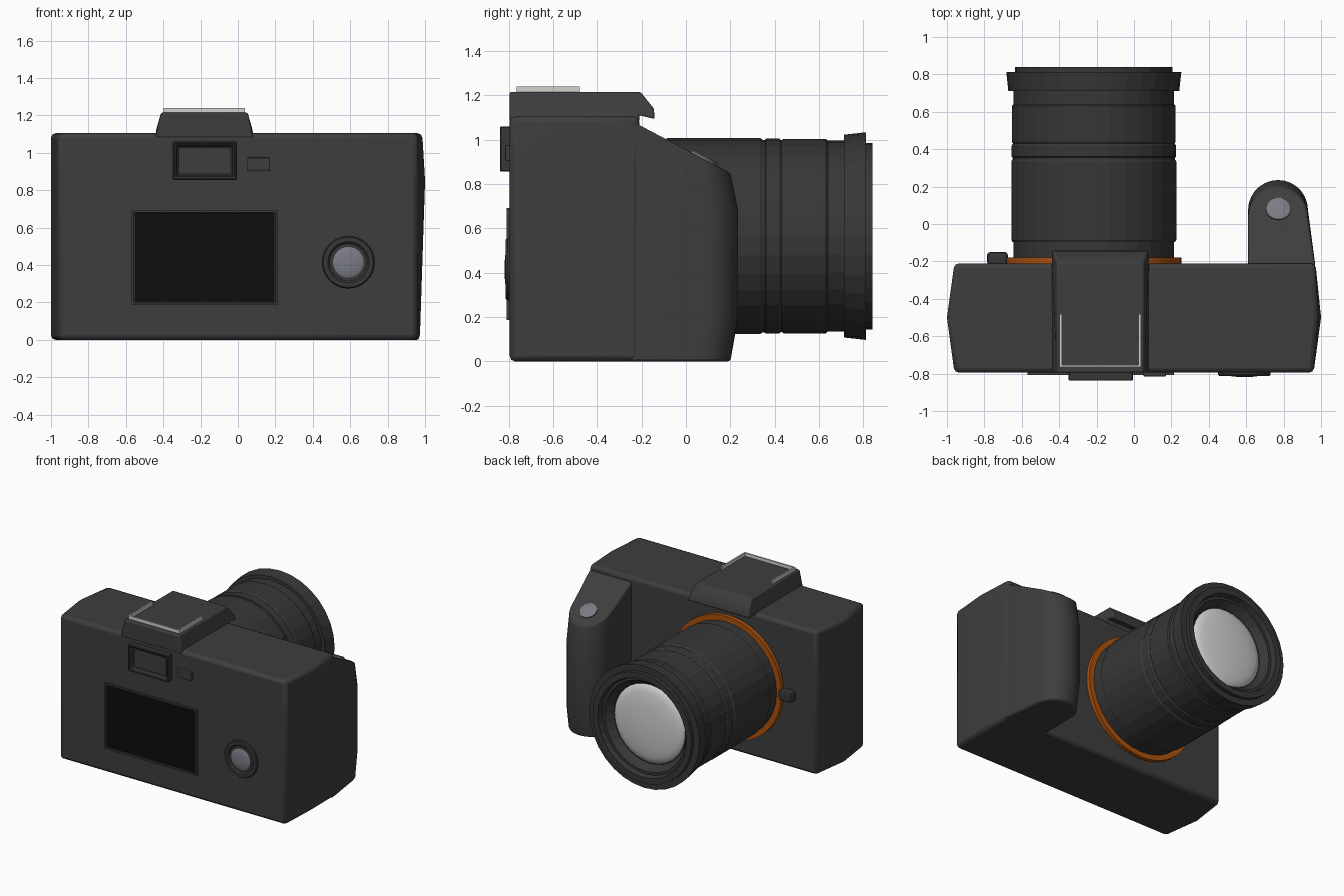
import bpy, bmesh, math
from mathutils import Vector

if "Cube" in bpy.data.objects:
    bpy.data.objects.remove(bpy.data.objects["Cube"])


def material(name, r, g, b):
    m = bpy.data.materials.new(name)
    m.diffuse_color = (r, g, b, 1)
    m.use_nodes = True
    m.node_tree.nodes["Principled BSDF"].inputs["Base Color"].default_value = m.diffuse_color
    return m


BODY = material("charcoal body", 0.048, 0.048, 0.048)
DARK = material("dark barrel", 0.038, 0.038, 0.038)
BLACK = material("screen black", 0.004, 0.004, 0.004)
ORANGE = material("orange ring", 0.42, 0.085, 0.004)
STEEL = material("button grey", 0.2, 0.2, 0.235)
GLASS = material("pale glass", 0.62, 0.62, 0.62)
SHOE = material("pale metal", 0.65, 0.65, 0.62)


def finish(bm, name, mat, bevel=0, segments=2, smooth=None):
    bmesh.ops.recalc_face_normals(bm, faces=bm.faces[:])
    me = bpy.data.meshes.new(name)
    bm.to_mesh(me)
    bm.free()
    me.materials.append(mat)
    ob = bpy.data.objects.new(name, me)
    bpy.context.collection.objects.link(ob)
    if bevel:
        b = ob.modifiers.new("bevel", "BEVEL")
        b.width, b.segments, b.limit_method = bevel, segments, "ANGLE"
        b.angle_limit = math.radians(35)
    if smooth:
        bpy.ops.object.select_all(action="DESELECT")
        ob.select_set(True)
        bpy.context.view_layer.objects.active = ob
        bpy.ops.object.shade_smooth_by_angle(angle=math.radians(smooth))
    return ob


def loft(rings):
    """Skin a stack of equal-length rings and cap both ends."""
    bm = bmesh.new()
    vs = [[bm.verts.new(p) for p in ring] for ring in rings]
    n = len(vs[0])
    for a, b in zip(vs, vs[1:]):
        for i in range(n):
            j = (i + 1) % n
            bm.faces.new((a[i], a[j], b[j], b[i]))
    bm.faces.new(vs[0])
    bm.faces.new(vs[-1])
    return bm


def revolve(cx, cz, profile, n=32):
    """Turn (radius, y) points about an axis along y."""
    ang = [2 * math.pi * i / n for i in range(n)]
    return loft([[(cx + r * math.cos(a), y, cz + r * math.sin(a)) for a in ang]
                 for r, y in profile])


def box(x0, x1, y0, y1, z0, z1):
    return loft([[(x0, y0, z), (x1, y0, z), (x1, y1, z), (x0, y1, z)] for z in (z0, z1)])


def framed_box(dims, border, lip, depth):
    """Box with a sunken panel in its -y face."""
    bm = box(*dims)
    bmesh.ops.recalc_face_normals(bm, faces=bm.faces[:])
    face = min(bm.faces, key=lambda f: f.calc_center_median().y)
    bmesh.ops.inset_individual(bm, faces=[face], thickness=border)
    bmesh.ops.inset_individual(bm, faces=[face], thickness=lip, depth=-depth)
    return bm


# Body: pointed-end plan, right end leaning in towards the base
def plan(z, right):
    return [(-0.96, -0.795, z), (0.96, -0.795, z), (right, -0.5, z),
            (0.97, -0.21, z), (-0.96, -0.21, z), (-1.0, -0.5, z)]


finish(loft([plan(0, 0.972), plan(0.85, 1.0), plan(1.105, 0.985)]),
       "camera_body", BODY, 0.025, 2, 40)

# Hand grip: rounded plan lofted upward, then sliced by a sloping plane
outline = [(0.61, -0.25)] + [
    (0.77 - 0.16 * math.cos(math.pi * i / 14), 0.075 + 0.16 * math.sin(math.pi * i / 14))
    for i in range(15)] + [(0.968, -0.21), (0.968, -0.25)]
rings = []
for z, tip in ((0.0, 0.2), (0.2, 0.235), (0.68, 0.235), (1.12, 0.145)):
    k = (tip + 0.25) / 0.485
    rings.append([(x, -0.25 + (y + 0.25) * k, z) for x, y in outline])
grip = loft(rings)
slope = Vector((0, 0.215, 0.41)).normalized()
bmesh.ops.bisect_plane(grip, geom=grip.verts[:] + grip.edges[:] + grip.faces[:],
                       plane_co=(0, 0.2, 0.85), plane_no=slope, clear_outer=True)
bmesh.ops.holes_fill(grip, edges=[e for e in grip.edges if e.is_boundary], sides=0)
finish(grip, "hand_grip", BODY, 0.012, 2, 40)

# Shutter button lying on the grip slope
shutter = revolve(0, 0, [(0.066, -0.02), (0.066, 0.008), (0.055, 0.014)], 24)
turn = Vector((0, 1, 0)).rotation_difference(slope).to_matrix()
for v in shutter.verts:
    v.co = turn @ v.co + Vector((0.772, 0.08, 0.913))
finish(shutter, "shutter_button", STEEL, smooth=30)

# Top hump with front visor
side = [(-0.795, 1.08), (-0.795, 1.215), (-0.205, 1.215), (-0.145, 1.14),
        (-0.14, 1.092), (-0.21, 1.11), (-0.21, 1.08)]
finish(loft([[(-0.18 + s * (0.262 - 0.26 * max(0, z - 1.1)), y, z) for y, z in side]
             for s in (-1, 1)]), "top_hump", BODY, 0.008, 2, 40)

# Accessory shoe rails
for name, d in (("shoe_rail_left", (-0.397, -0.385, -0.765, -0.48)),
                ("shoe_rail_right", (0.025, 0.037, -0.765, -0.48)),
                ("shoe_rail_end", (-0.385, 0.025, -0.765, -0.753))):
    finish(box(*d, 1.21, 1.24), name, SHOE)

# Lens, mount ring and glass
LX, LZ = -0.215, 0.565
finish(revolve(LX, LZ, [(0.43, -0.22), (0.43, -0.095), (0.435, -0.095), (0.441, -0.085),
                        (0.441, 0.335), (0.434, 0.345), (0.434, 0.355), (0.439, 0.36),
                        (0.439, 0.42), (0.432, 0.43), (0.438, 0.44), (0.438, 0.63),
                        (0.43, 0.64), (0.43, 0.712), (0.457, 0.712), (0.468, 0.812),
                        (0.42, 0.812), (0.42, 0.84), (0.375, 0.84), (0.365, 0.80),
                        (0.345, 0.80), (0.305, 0.745)]), "lens_barrel", DARK)
finish(revolve(LX, LZ, [(0.47, -0.22), (0.47, -0.18)], 48), "mount_ring", ORANGE, smooth=30)
finish(revolve(LX, LZ, [(0.305, 0.735)] + [
    (0.3 * math.cos(a), 0.745 + 0.045 * math.sin(a))
    for a in (0, 0.3, 0.6, 0.9, 1.2, 1.5)]), "front_glass", GLASS, smooth=40)
finish(box(-0.785, -0.675, -0.22, -0.15, 0.525, 0.605), "lens_release", DARK, 0.015)

# Viewfinder window and small button
finish(framed_box((-0.35, -0.005, -0.838, -0.78, 0.855, 1.06), 0.022, 0.015, 0.03),
       "viewfinder_frame", DARK, 0.005, 1)
finish(box(-0.312, -0.043, -0.811, -0.80, 0.892, 1.023), "viewfinder_pane", BODY)
finish(box(0.05, 0.172, -0.815, -0.78, 0.905, 0.975), "small_button", BODY, 0.006)

# Screen
finish(framed_box((-0.57, 0.215, -0.808, -0.78, 0.187, 0.692), 0.015, 0.005, 0.006),
       "screen_bezel", BODY)
finish(box(-0.55, 0.195, -0.807, -0.8, 0.205, 0.677), "screen", BLACK)

# Control dial and its centre button
finish(revolve(0.59, 0.415, [(0.14, -0.78), (0.14, -0.805), (0.134, -0.813), (0.11, -0.813),
                             (0.1, -0.802), (0.09, -0.802)]), "control_dial", DARK, smooth=30)
finish(revolve(0.59, 0.415, [(0.082, -0.79), (0.082, -0.808), (0.065, -0.815), (0.03, -0.818)]),
       "dial_button", STEEL, smooth=40)
